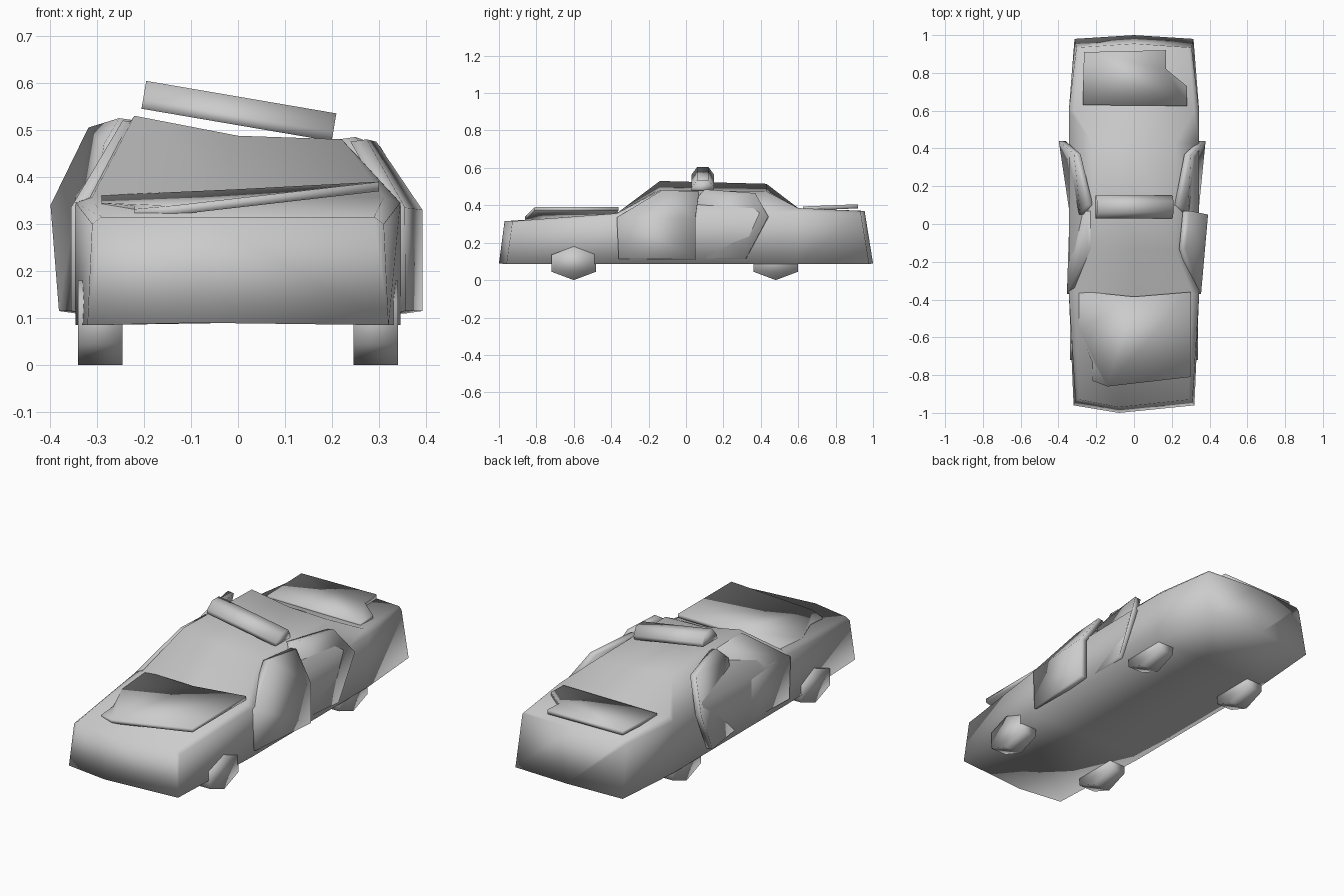
import bpy
import bmesh
import math
from mathutils import Vector

cube = bpy.data.objects.get("Cube")
if cube:
    bpy.data.objects.remove(cube, do_unlink=True)

# Single plain paint colour
grey = bpy.data.materials.new("plain_grey")
grey.use_nodes = True
colour = (0.6, 0.6, 0.6, 1)
grey.diffuse_color = colour
grey.node_tree.nodes["Principled BSDF"].inputs["Base Color"].default_value = colour


def finish(name, bm):
    """Turn a bmesh into a smooth shaded, painted object."""
    bmesh.ops.recalc_face_normals(bm, faces=bm.faces)
    for face in bm.faces:
        face.smooth = True
    mesh = bpy.data.meshes.new(name)
    bm.to_mesh(mesh)
    bm.free()
    mesh.materials.append(grey)
    obj = bpy.data.objects.new(name, mesh)
    bpy.context.collection.objects.link(obj)
    return obj


def loft(bm, rings):
    """Join closed rings of points with quads and return the vertex rings."""
    rows = [[bm.verts.new(point) for point in ring] for ring in rings]
    count = len(rows[0])
    for a, b in zip(rows, rows[1:]):
        for i in range(count):
            j = (i + 1) % count
            bm.faces.new((a[i], a[j], b[j], b[i]))
    return rows


def prism(name, outline, offset):
    """Solid plate between an outline and its shifted copy."""
    bm = bmesh.new()
    points = [Vector(p) for p in outline]
    rows = loft(bm, [points, [p + Vector(offset) for p in points]])
    for row in rows:
        bm.faces.new(row)
    return finish(name, bm)


def section(y_low, y_high, low, belt, belt_z, top, top_z, crush=0.0, bend=0.0, shift=0.0):
    """Body cross-section; crush tilts the roof, bend pushes the middle lengthwise."""
    mid_z = top_z - crush * 0.7
    return [
        (shift, y_low + bend, 0.09),
        (low, y_low, 0.085),
        (belt, y_high, belt_z),
        (top, y_high, top_z - crush),
        (shift, y_high + bend, mid_z),
        (-top, y_high, top_z + crush),
        (-belt, y_high, belt_z),
        (-low, y_low, 0.085),
    ]


# Car body: nose, cowl, windscreen top, roof rear, deck, tail
body_rings = [
    section(-0.96, -0.93, 0.32, 0.31, 0.3, 0.29, 0.315, bend=-0.04, shift=-0.08),
    section(-0.37, -0.37, 0.345, 0.345, 0.345, 0.31, 0.357),
    section(-0.14, -0.14, 0.345, 0.345, 0.35, 0.22, 0.505, crush=0.025),
    section(0.43, 0.43, 0.345, 0.345, 0.36, 0.22, 0.495, crush=0.02),
    section(0.6, 0.6, 0.345, 0.345, 0.36, 0.32, 0.385),
    section(0.98, 0.935, 0.315, 0.305, 0.355, 0.29, 0.37, bend=0.02),
]
bm = bmesh.new()
rows = loft(bm, body_rings)
for end in (rows[0], rows[-1]):
    bm.faces.new(end[:5])
    bm.faces.new(end[4:] + end[:1])
finish("car_body", bm)


# Doors: sprung outwards at their rear edges
def door(name, outline, side, swing, lift):
    hinge = min(p[1] for p in outline)
    points = []
    for x, y, z in outline:
        raised = lift if z > 0.4 else 0
        points.append((side * (x + swing * (y - hinge)), y, z + raised))
    prism(name, points, (-side * 0.035, 0, -0.005))


front_outline = [
    (0.355, -0.36, 0.115), (0.35, 0.05, 0.115), (0.35, 0.05, 0.33),
    (0.25, 0.07, 0.475), (0.25, -0.13, 0.48), (0.355, -0.37, 0.335),
]
rear_outline = [
    (0.34, 0.05, 0.115), (0.34, 0.32, 0.115), (0.34, 0.44, 0.34),
    (0.27, 0.37, 0.465), (0.245, 0.1, 0.485), (0.285, 0.05, 0.43),
]
door("front_door_left", front_outline, 1, 0.1, 0)
door("rear_door_left", rear_outline, 1, 0.1, 0)
door("front_door_right", front_outline, -1, -0.02, 0.04)
door("rear_door_right", rear_outline, -1, 0.15, 0.04)


# Bent bonnet, raised on the left
def bonnet_height(x, y):
    return 0.375 + 0.05 * x + (y + 0.36) * (0.04 - 0.13 * x)


bonnet = [
    (-0.22, -0.83), (-0.14, -0.86), (0.3, -0.81), (0.3, -0.36),
    (0, -0.385), (-0.29, -0.355), (-0.29, -0.56), (-0.22, -0.73),
]
prism("bonnet", [(x, y, bonnet_height(x, y)) for x, y in bonnet], (0, 0, -0.02))

# Boot lid with a broken corner
boot = [
    (-0.27, 0.63), (0.28, 0.625), (0.28, 0.73),
    (0.17, 0.82), (0.17, 0.92), (-0.265, 0.91),
]
prism("boot_lid", [(x, y, 0.394 + 0.04 * (y - 0.63)) for x, y in boot], (0, 0, -0.022))

# Roof light bar, tilted sideways
bar_profile = [(-0.06, -0.03), (0.06, -0.03), (0.06, -0.01), (0.03, 0.03), (-0.03, 0.03), (-0.06, -0.01)]
bar = prism("roof_light_bar", [(-0.205, y, z) for y, z in bar_profile], (0.41, 0, 0))
bar.location = (0.002, 0.09, 0.54)
bar.rotation_euler.y = math.radians(9.7)

# Six-sided flattened wheels
for place, y in (("front", -0.6), ("rear", 0.48)):
    for hand, side in (("left", 1), ("right", -1)):
        rim = []
        for i in range(6):
            angle = math.tau * (i + 0.5) / 6
            rim.append((side * 0.245, y + 0.138 * math.cos(angle), 0.09 + 0.09 * math.sin(angle)))
        prism(place + "_wheel_" + hand, rim, (side * 0.095, 0, 0))
